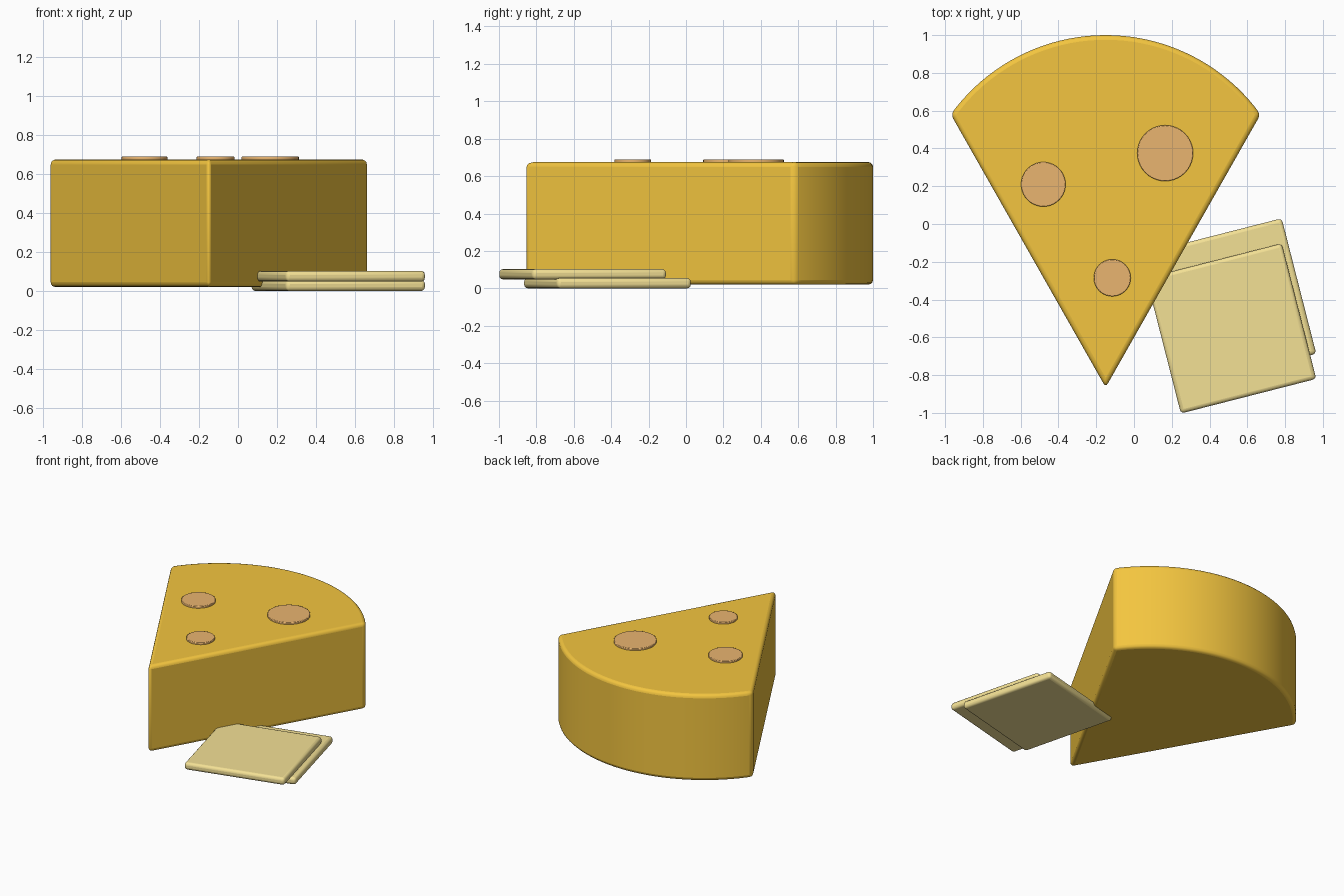
import bpy, bmesh, math
from mathutils import Vector

if "Cube" in bpy.data.objects:
    bpy.data.objects.remove(bpy.data.objects["Cube"])


def material(name, rgb):
    m = bpy.data.materials.new(name)
    m.diffuse_color = (*rgb, 1)
    m.use_nodes = True
    m.node_tree.nodes["Principled BSDF"].inputs["Base Color"].default_value = m.diffuse_color
    return m


RIND = material("cheese_yellow", (0.90, 0.56, 0.05))
PALE = material("slice_cream", (0.90, 0.75, 0.30))
HOLE = material("hole_tan", (0.82, 0.46, 0.16))


def finish(obj, mat, bevel, segments=3):
    obj.data.materials.append(mat)
    if bevel:
        b = obj.modifiers.new("soft_edges", 'BEVEL')
        b.width = bevel
        b.segments = segments
        b.limit_method = 'ANGLE'
        b.angle_limit = math.radians(30)
    bpy.ops.object.select_all(action='DESELECT')
    bpy.context.view_layer.objects.active = obj
    obj.select_set(True)
    bpy.ops.object.shade_smooth_by_angle(angle=math.radians(35))


# cheese wedge: straight sides meeting at the tip, curved rind at the back
CX, TIP_Y, HALF_W, CORNER_Y, BACK_Y = -0.15, -0.865, 0.82, 0.58, 1.0
sag = BACK_Y - CORNER_Y
radius = (HALF_W ** 2 + sag ** 2) / (2 * sag)
arc_y = BACK_Y - radius
half = math.atan2(HALF_W, CORNER_Y - arc_y)
outline = [(CX, TIP_Y)]
STEPS = 40
for i in range(STEPS + 1):
    a = half * (1 - 2 * i / STEPS)
    outline.append((CX + radius * math.sin(a), arc_y + radius * math.cos(a)))

bm = bmesh.new()
base = bm.faces.new([bm.verts.new((x, y, 0.02)) for x, y in outline])
ext = bmesh.ops.extrude_face_region(bm, geom=[base])
bmesh.ops.translate(bm, vec=Vector((0, 0, 0.655)),
                    verts=[v for v in ext["geom"] if isinstance(v, bmesh.types.BMVert)])
bmesh.ops.recalc_face_normals(bm, faces=bm.faces)
mesh = bpy.data.meshes.new("cheese_wedge")
bm.to_mesh(mesh)
bm.free()
wedge = bpy.data.objects.new("cheese_wedge", mesh)
bpy.context.collection.objects.link(wedge)
finish(wedge, RIND, 0.025)

# round holes shown as thin discs on top
for i, (x, y, r) in enumerate([(0.165, 0.375, 0.148), (-0.48, 0.21, 0.118), (-0.115, -0.285, 0.098)]):
    bpy.ops.mesh.primitive_cylinder_add(vertices=40, radius=r, depth=0.03, location=(x, y, 0.675))
    disc = bpy.context.object
    disc.name = f"hole_{i + 1}"
    finish(disc, HOLE, 0.004, 2)

# two thin square slices, stacked and slid apart
for name, y, z in [("lower_slice", -0.42, 0.0275), ("upper_slice", -0.553, 0.0755)]:
    bpy.ops.mesh.primitive_cube_add(size=1, location=(0.515, y, z), rotation=(0, 0, 0.25))
    s = bpy.context.object
    s.name = name
    s.scale = (0.74, 0.74, 0.055)
    bpy.ops.object.transform_apply(location=False, rotation=False, scale=True)
    finish(s, PALE, 0.02)
